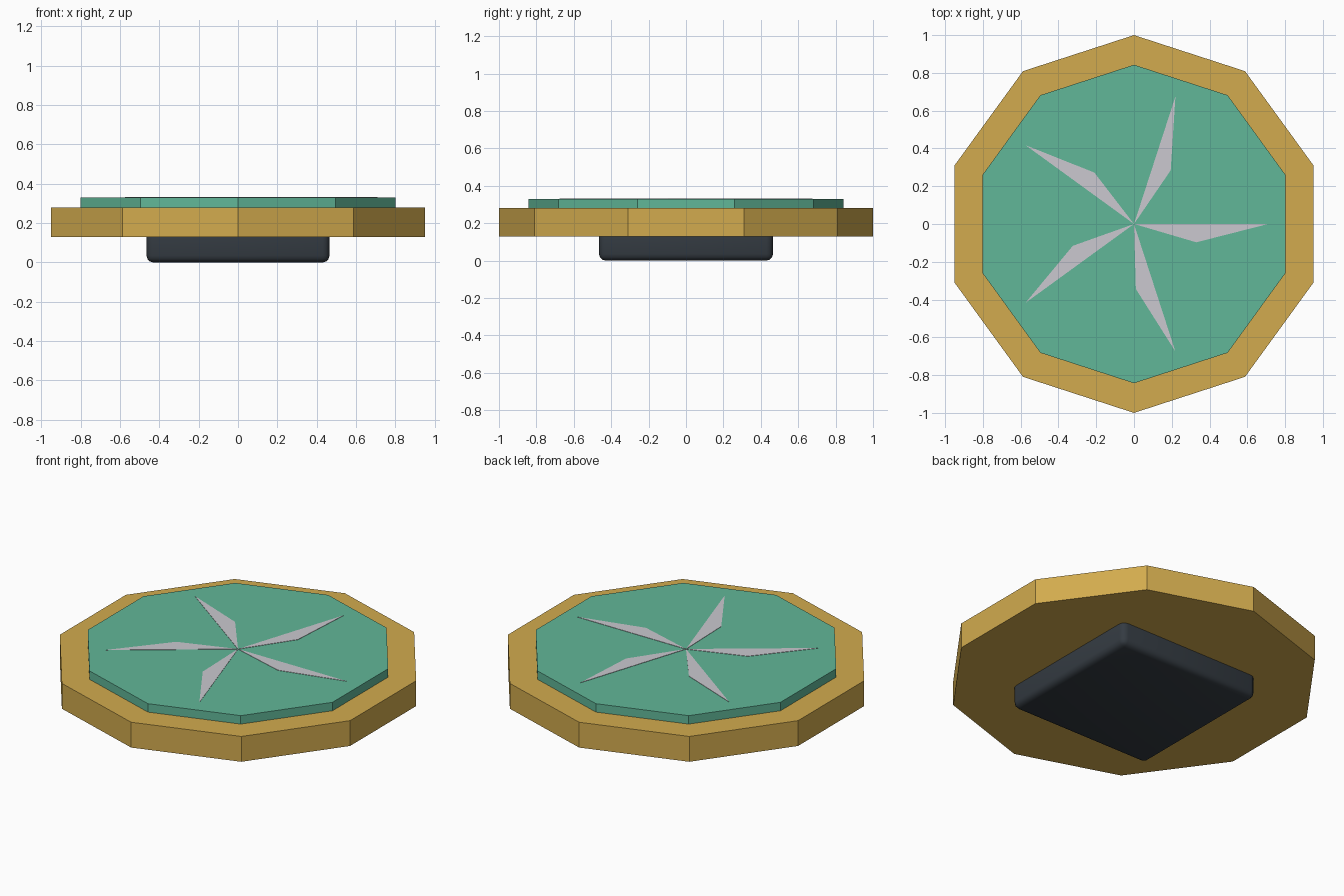
import bpy, bmesh, math

if "Cube" in bpy.data.objects:
    bpy.data.objects.remove(bpy.data.objects["Cube"])


def material(name, rgb):
    lin = [((c / 255 + 0.055) / 1.055) ** 2.4 for c in rgb]
    m = bpy.data.materials.new(name)
    m.diffuse_color = (*lin, 1)
    m.use_nodes = True
    m.node_tree.nodes["Principled BSDF"].inputs["Base Color"].default_value = m.diffuse_color
    return m


gold = material("gold", (210, 171, 78))
green = material("jade green", (97, 183, 152))
silver = material("silver", (203, 201, 208))
charcoal = material("charcoal", (52, 59, 66))


def add_object(name, bm, mat):
    bmesh.ops.recalc_face_normals(bm, faces=bm.faces)
    mesh = bpy.data.meshes.new(name)
    bm.to_mesh(mesh)
    bm.free()
    mesh.materials.append(mat)
    obj = bpy.data.objects.new(name, mesh)
    bpy.context.collection.objects.link(obj)
    return obj


def prism(name, outline, z0, z1, mat):
    """Extrude a flat outline from z0 to z1."""
    bm = bmesh.new()
    face = bm.faces.new([bm.verts.new((x, y, z0)) for x, y in outline])
    ext = bmesh.ops.extrude_face_region(bm, geom=[face])["geom"]
    top = [v for v in ext if isinstance(v, bmesh.types.BMVert)]
    bmesh.ops.translate(bm, verts=top, vec=(0, 0, z1 - z0))
    return add_object(name, bm, mat)


def decagon(r):
    return [(r * math.sin(i * math.tau / 10), r * math.cos(i * math.tau / 10))
            for i in range(10)]


# Ten-sided body and raised face
prism("body", decagon(1.0), 0.13, 0.28, gold)
prism("face_plate", decagon(0.843), 0.28, 0.33, green)

# Five thin pinwheel blades lying on the face
blade = [(0, 0), (0.33, -0.097), (0.71, 0)]
for i in range(5):
    c, s = math.cos(i * math.tau / 5), math.sin(i * math.tau / 5)
    outline = [(x * c - y * s, x * s + y * c) for x, y in blade]
    prism(f"blade_{i + 1}", outline, 0.329, 0.332, silver)

# Rounded square foot, sunk into the body
h = 0.465
foot = prism("foot", [(-h, -h), (h, -h), (h, h), (-h, h)], 0.0, 0.2, charcoal)
bevel = foot.modifiers.new("rounded_edges", "BEVEL")
bevel.width = 0.035
bevel.segments = 3
bpy.context.view_layer.objects.active = foot
foot.select_set(True)
bpy.ops.object.modifier_apply(modifier=bevel.name)
bpy.ops.object.shade_smooth_by_angle(angle=math.radians(35))
